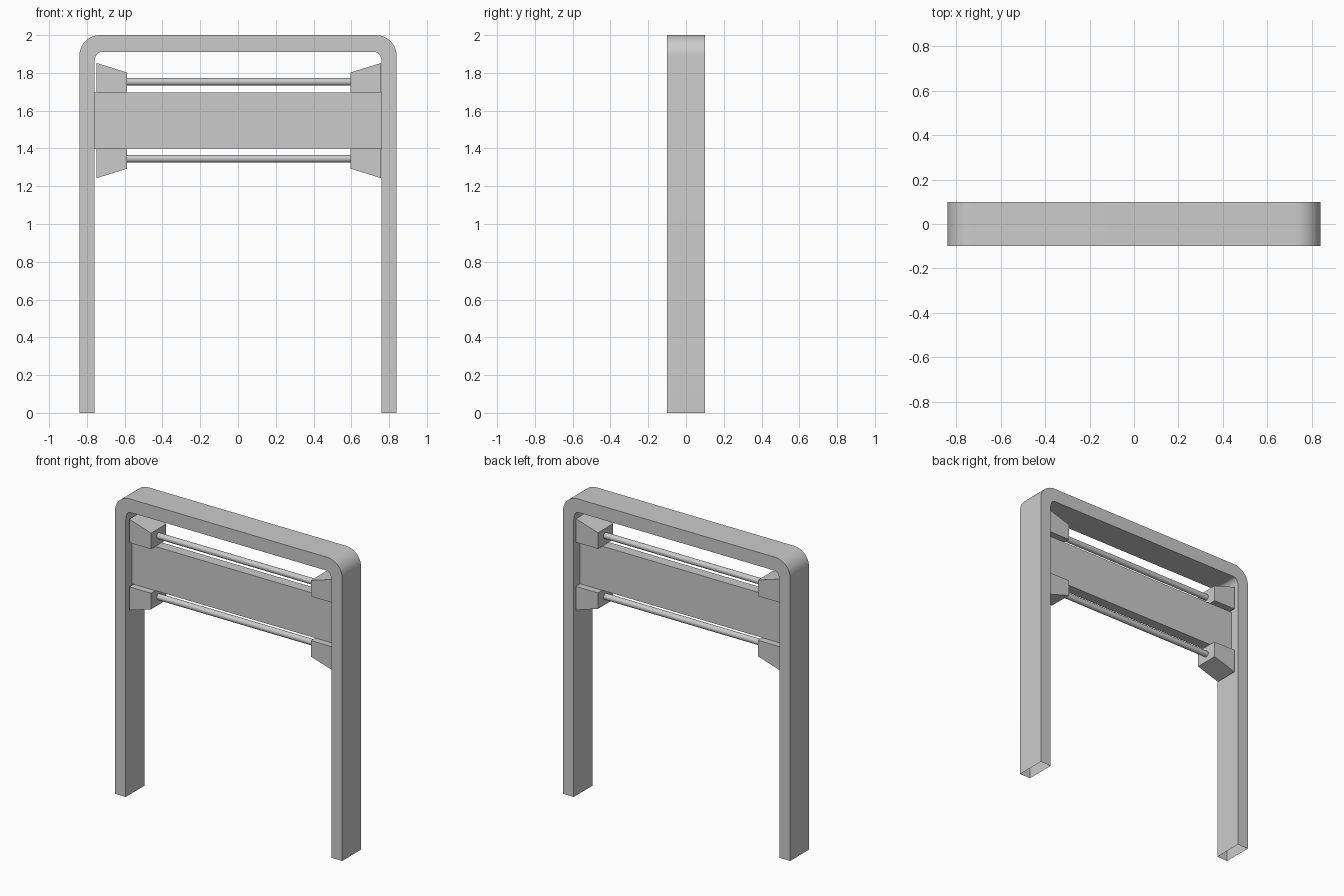
import bpy, bmesh
from math import sin, cos, pi

if "Cube" in bpy.data.objects:
    bpy.data.objects.remove(bpy.data.objects["Cube"])


def finish(name, bm, smooth=False):
    bmesh.ops.recalc_face_normals(bm, faces=bm.faces[:])
    mesh = bpy.data.meshes.new(name)
    bm.to_mesh(mesh)
    bm.free()
    obj = bpy.data.objects.new(name, mesh)
    bpy.context.collection.objects.link(obj)
    if smooth:
        bpy.ops.object.select_all(action='DESELECT')
        obj.select_set(True)
        bpy.context.view_layer.objects.active = obj
        bpy.ops.object.shade_smooth_by_angle(angle=pi / 6)
    return obj


def arch(half_width, top, rx, rz, steps=12):
    """Points of an upside-down U with rounded corners, from left foot to right foot."""
    arc = [(-half_width + rx - rx * cos(a), top - rz + rz * sin(a))
           for a in (i * pi / 2 / steps for i in range(steps + 1))]
    left = [(-half_width, 0)] + arc
    return left + [(-x, z) for x, z in reversed(left)]


def prism(name, profile, depth):
    """Extrude an xz profile evenly about y = 0."""
    bm = bmesh.new()
    front = [bm.verts.new((x, -depth, z)) for x, z in profile]
    back = [bm.verts.new((x, depth, z)) for x, z in profile]
    bm.faces.new(front)
    bm.faces.new(back[::-1])
    for i in range(len(profile)):
        j = (i + 1) % len(profile)
        bm.faces.new((front[i], back[i], back[j], front[j]))
    return finish(name, bm)


# Frame: square tube bent into an arch, open at the feet
bm = bmesh.new()
outer = arch(0.84, 2.0, 0.11, 0.11)
inner = arch(0.76, 1.91, 0.034, 0.055)
rings = [[bm.verts.new((x, y, z)) for (x, z), y in
          ((o, -0.1), (o, 0.1), (i, 0.1), (i, -0.1))]
         for o, i in zip(outer, inner)]
for a, b in zip(rings, rings[1:]):
    for k in range(4):
        bm.faces.new((a[k], a[(k + 1) % 4], b[(k + 1) % 4], b[k]))
finish("arch_frame", bm, smooth=True)

# Panel between the posts
prism("cross_panel", [(-0.76, 1.40), (0.76, 1.40), (0.76, 1.695), (-0.76, 1.695)], 0.035)

# Tapered brackets and round rods above and below the panel
for level, base, up, rod_z in (("upper", 1.695, 1, 1.753), ("lower", 1.40, -1, 1.346)):
    for side, wide_x, narrow_x in (("left", -0.748, -0.587), ("right", 0.757, 0.595)):
        prism(f"{level}_{side}_bracket",
              [(wide_x, base), (narrow_x, base),
               (narrow_x, base + up * 0.107), (wide_x, base + up * 0.157)], 0.08)
    bm = bmesh.new()
    bmesh.ops.create_cone(bm, cap_ends=True, segments=24, radius1=0.02, radius2=0.02, depth=1.19)
    for v in bm.verts:
        v.co = (v.co.z + 0.004, v.co.y, v.co.x + rod_z)
    finish(f"{level}_rod", bm, smooth=True)
